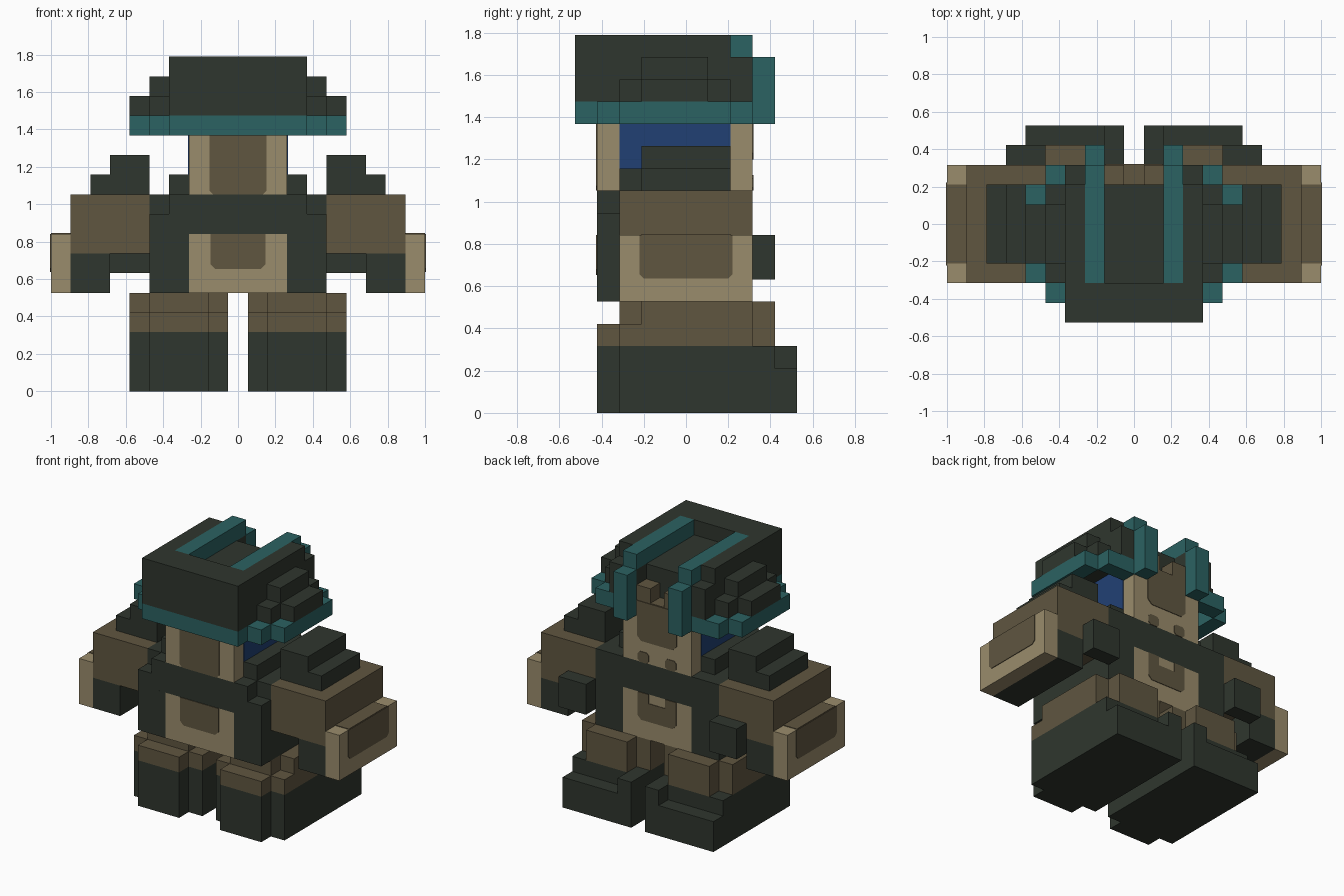
import bpy, bmesh
from mathutils import Vector

cube = bpy.data.objects.get("Cube")
if cube:
    bpy.data.objects.remove(cube)

U = 2 / 19      # size of one block
PAINT = 0.04    # thickness of painted plates, in blocks


def make_material(name, hexcode):
    rgb = [int(hexcode[i:i + 2], 16) / 255 for i in (0, 2, 4)]
    colour = [((c + 0.055) / 1.055) ** 2.4 for c in rgb] + [1]
    mat = bpy.data.materials.new(name)
    mat.use_nodes = True
    mat.diffuse_color = colour
    mat.node_tree.nodes["Principled BSDF"].inputs["Base Color"].default_value = colour
    return mat


dark = make_material("dark green", "2f362e")
brown = make_material("brown", "605640")
tan = make_material("tan", "9a8c6c")
teal = make_material("teal", "2b6262")
blue = make_material("blue", "214074")


def finish(name, bm, mat):
    bmesh.ops.recalc_face_normals(bm, faces=bm.faces)
    bmesh.ops.scale(bm, vec=(U, U, U), verts=bm.verts)
    mesh = bpy.data.meshes.new(name)
    bm.to_mesh(mesh)
    bm.free()
    mesh.materials.append(mat)
    bpy.context.collection.objects.link(bpy.data.objects.new(name, mesh))


def blocks(name, mat, *boxes, mirror=False):
    """Boxes given as x, y and z ranges in blocks."""
    bm = bmesh.new()
    for x, y, z in boxes:
        for side in ((1, -1) if mirror else (1,)):
            lo = Vector((x[0] * side, y[0], z[0]))
            hi = Vector((x[1] * side, y[1], z[1]))
            made = bmesh.ops.create_cube(bm, size=1)["verts"]
            for v in made:
                v.co = Vector([(lo[i] + hi[i]) / 2 + v.co[i] * abs(hi[i] - lo[i]) for i in range(3)])
    finish(name, bm, mat)


def panel(name, mat, axis, at, across, z, cut=0.0, cut_top=False):
    """Painted plate on a wall, with optional clipped corners."""
    (a, b), (lo, hi) = across, z
    t = cut if cut_top else 0
    outline = [(a + cut, lo), (b - cut, lo), (b, lo + cut), (b, hi - t)]
    outline += [(b - t, hi), (a + t, hi)] if t else [(a, hi)]
    outline += [(a, hi - t)] if t else []
    outline += [(a, lo + cut)]
    if not cut:
        outline = [(a, lo), (b, lo), (b, hi), (a, hi)]
    bm = bmesh.new()
    step = PAINT if at > 0 else -PAINT
    pts = [(at, u, v) if axis == "x" else (u, at, v) for u, v in outline]
    face = bm.faces.new([bm.verts.new(p) for p in pts])
    out = bmesh.ops.extrude_face_region(bm, geom=[face])["geom"]
    move = (step, 0, 0) if axis == "x" else (0, step, 0)
    bmesh.ops.translate(bm, vec=move, verts=[g for g in out if isinstance(g, bmesh.types.BMVert)])
    finish(name, bm, mat)


# Boots with stepped toes and heels
blocks("boots", dark,
       ((.5, 5.5), (-3, 4), (0, 3)),
       ((1.5, 4.5), (-4, -3), (0, 3)),
       ((.5, 5.5), (4, 5), (0, 2)),
       ((.5, 1.5), (4, 5), (2, 3)), mirror=True)

# Legs
blocks("legs", brown,
       ((.5, 5.5), (-3, 3), (3, 4)),
       ((1.5, 4.5), (-4, -3), (3, 4)),
       ((.5, 5.5), (-2, 3), (4, 5)),
       ((1.5, 4.5), (-3, -2), (4, 5)),
       ((1.5, 4.5), (3, 4), (3, 5)), mirror=True)

# Torso with a dark vest around a tan belly
blocks("belly", tan, ((-2.5, 2.5), (-4, 3), (5, 8)))
blocks("vest_sides", dark,
       ((2.5, 4.5), (-4, 3), (5, 8)),
       ((3.5, 4.5), (-4, 3), (8, 9)),
       ((3.5, 4.5), (-3, 3), (9, 10)),
       ((2.5, 3.5), (-3, 2), (10, 11)), mirror=True)
blocks("vest_band", dark, ((-3.5, 3.5), (-4, 3), (8, 10)))
panel("belly_patch_front", brown, "y", -4, (-1.4, 1.4), (6.2, 8), .25)
panel("belly_patch_back", brown, "y", 3, (-1.4, 1.4), (6.2, 7.4), .25)
for s in (-1, 1):
    panel("belly_patch_back_prong", brown, "y", 3, (s - .4, s + .4), (7.4, 8))

# Arms, gloves, shoulder pads and pouches
blocks("arms", brown, ((4.5, 8.5), (-3, 3), (7, 10)), mirror=True)
blocks("gloves", dark, ((6.5, 8.5), (-3, 3), (5, 7)), mirror=True)
blocks("shoulder_pads", dark,
       ((4.5, 7.5), (-2, 2), (10, 11)),
       ((4.5, 6.5), (-2, 2), (11, 12)), mirror=True)
blocks("back_pouches", dark, ((4.5, 6.5), (3, 4), (6, 8)), mirror=True)
blocks("arm_plates", tan, ((8.5, 9.5), (-3, 3), (5, 8)), mirror=True)
blocks("arm_plate_tops", brown, ((8.5, 9.5), (-2, 2), (8, 8 + PAINT)), mirror=True)
for s in (-1, 1):
    panel("arm_plate_patch", brown, "x", 9.5 * s, (-2.1, 2.1), (6.05, 8), .2)

# Head with painted face, back and sides
blocks("head", tan, ((-2.5, 2.5), (-4, 3), (10, 14)))
panel("face_patch", brown, "y", -4, (-1.45, 1.45), (10, 13.9), .2)
panel("head_back_patch", brown, "y", 3, (-1.45, 1.45), (11.4, 14), .3)
for s in (-1, 1):
    panel("head_back_spot", brown, "y", 3, (s - .4, s + .4), (10, 10.7), .15, True)
    panel("head_side", blue, "x", 2.5 * s, (-3, 2), (11, 14))
blocks("head_tufts", brown, ((.5, 1.5), (2, 3), (14, 15)), mirror=True)
blocks("head_top", brown, ((-.5, .5), (2, 3), (14, 14 + PAINT)))

# Hat crown with a sunken top and stepped sides
blocks("hat_crown", dark,
       ((-3.5, 3.5), (-5, 2), (14, 16)),
       ((-3.5, 3.5), (-5, -3), (16, 17)))
blocks("hat_sides", dark,
       ((2.5, 3.5), (-3, 2), (16, 17)),
       ((1.5, 3.5), (2, 3), (14, 16)),
       ((3.5, 4.5), (-3, 2), (14, 15)),
       ((3.5, 4.5), (-2, 1), (15, 16)),
       ((4.5, 5.5), (-2, 1), (14, 15)), mirror=True)

# Hat brim ring and straps
blocks("brim_front", teal, ((-3.5, 3.5), (-5, -4), (13, 14)))
blocks("brim_sides", teal,
       ((3.5, 4.5), (-4, -3), (13, 14)),
       ((4.5, 5.5), (-3, 2), (13, 14)),
       ((2.5, 4.5), (2, 3), (13, 14)), mirror=True)
blocks("hat_straps", teal,
       ((1.5, 2.5), (-3, 3), (16, 17)),
       ((1.5, 2.5), (3, 4), (13, 16)), mirror=True)
